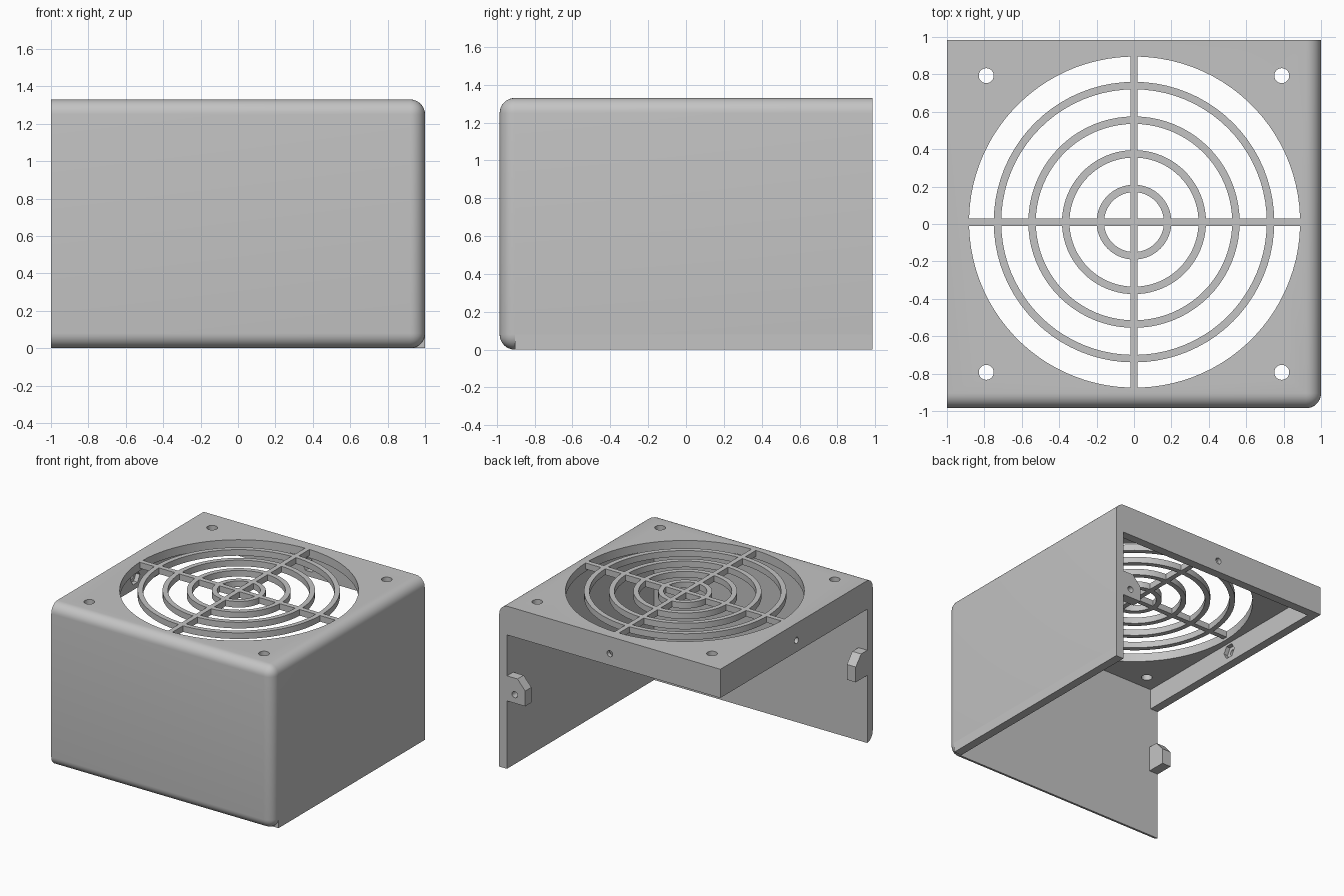
import bpy, bmesh, math
from mathutils import Matrix, Vector

if "Cube" in bpy.data.objects:
    bpy.data.objects.remove(bpy.data.objects["Cube"])

grey = bpy.data.materials.new("plain_grey")
grey.use_nodes = True
colour = (0.55, 0.55, 0.55, 1)
grey.diffuse_color = colour
grey.node_tree.nodes["Principled BSDF"].inputs["Base Color"].default_value = colour

X, Y, H = 1.0, 0.985, 1.33      # half width, half depth, height
T, R = 0.07, 0.08               # wall thickness, outer rounding
SKIRT_Z, HOLE_Z = 1.095, 1.19   # skirt bottom, height of the skirt holes
CY = 0.01                       # grille centre in y


def finish(bm, name):
    bmesh.ops.recalc_face_normals(bm, faces=bm.faces)
    mesh = bpy.data.meshes.new(name)
    bm.to_mesh(mesh)
    bm.free()
    mesh.materials.append(grey)
    obj = bpy.data.objects.new(name, mesh)
    bpy.context.collection.objects.link(obj)
    return obj


def box_bm(lo, hi):
    bm = bmesh.new()
    lo, hi = Vector(lo), Vector(hi)
    size = Matrix.Diagonal((*(hi - lo), 1))
    bmesh.ops.create_cube(bm, size=1, matrix=Matrix.Translation((lo + hi) / 2) @ size)
    return bm


def box(name, lo, hi):
    return finish(box_bm(lo, hi), name)


def cylinder(name, loc, axis, r, depth, segs=32, stretch=0):
    """Cylinder along an axis; stretch pulls it into a slot along x."""
    bm = bmesh.new()
    bmesh.ops.create_cone(bm, cap_ends=True, segments=segs, radius1=r, radius2=r,
                          depth=depth, matrix=Matrix.Rotation(math.pi / segs, 4, 'Z'))
    turn = Vector(axis).to_track_quat('Z', 'Y').to_matrix().to_4x4()
    bm.transform(Matrix.Translation(loc) @ turn)
    if stretch:
        for v in bm.verts:
            v.co.x += math.copysign(stretch, v.co.x - loc[0])
    return finish(bm, name)


def cut(target, *cutters):
    bpy.context.view_layer.objects.active = target
    for c in cutters:
        mod = target.modifiers.new("cut", 'BOOLEAN')
        mod.operation, mod.solver, mod.object = 'DIFFERENCE', 'EXACT', c
        bpy.ops.object.modifier_apply(modifier=mod.name)
        bpy.data.objects.remove(c)


def smooth(obj):
    bpy.ops.object.select_all(action='DESELECT')
    obj.select_set(True)
    bpy.context.view_layer.objects.active = obj
    bpy.ops.object.shade_smooth_by_angle(angle=math.radians(30))


# Cover block, rounded towards the front and the left
bm = box_bm((-X, -Y, 0), (X, Y, H))


def rounded(e):
    mid = (e.verts[0].co + e.verts[1].co) / 2
    front, left = mid.y < -Y + 0.01, mid.x > X - 0.01
    flat = abs(mid.z - H / 2) > 0.1
    return (front and left) or ((front or left) and flat)


bmesh.ops.bevel(bm, geom=[e for e in bm.edges if rounded(e)], offset=R,
                segments=8, profile=0.5, affect='EDGES')
cover = finish(bm, "cover")

# Hollow it, and open the back and right sides below the skirt
cut(cover,
    box("cavity", (-X + T, -Y + T, -1), (X - T, Y - T, H - T)),
    box("opening", (-2, -Y + T, -1), (X - T, 2, SKIRT_Z)))

# Fan opening and the four screw holes
cut(cover, cylinder("fan_opening", (0.003, CY, H), (0, 0, 1), 0.885, 0.4, 96))
for sx in (-1, 1):
    for sy in (-1, 1):
        cut(cover, cylinder("screw_hole", (sx * 0.79, sy * 0.793, H), (0, 0, 1), 0.04, 0.4))

# Skirt slots, and centre holes with hexagonal nut pockets inside
for sx in (-1, 1):
    cut(cover, cylinder("slot", (sx * 0.81, Y, HOLE_Z), (0, 1, 0), 0.045, 0.3, 32, 0.06))
for axis, reach in (((0, 1, 0), Y), ((-1, 0, 0), X)):
    outer = Vector(axis) * reach + Vector((0, 0, HOLE_Z))
    cut(cover,
        cylinder("bolt_hole", outer, axis, 0.025, 0.3, 24),
        cylinder("nut_pocket", outer - Vector(axis) * T, axis, 0.06, 0.07, 6))
smooth(cover)

# Square lower edge of the left wall, behind the rounded corner
box("left_wall_foot", (X - T, -Y + R, 0), (X, Y, R))


# Grille rings and crossed spokes
def ring(name, r_out, width, depth, segs=80):
    bm = bmesh.new()
    loops = []
    for r, z in ((r_out, H), (r_out, H - depth), (r_out - width, H - depth), (r_out - width, H)):
        loops.append([bm.verts.new((r * math.cos(a), CY + r * math.sin(a), z))
                      for a in (math.tau * i / segs for i in range(segs))])
    for k in range(4):
        a, b = loops[k], loops[(k + 1) % 4]
        for i in range(segs):
            j = (i + 1) % segs
            bm.faces.new((a[i], a[j], b[j], b[i]))
    obj = finish(bm, name)
    smooth(obj)


BAR, DEPTH = 0.04, 0.05
for i, r in enumerate((0.2, 0.385, 0.565, 0.75)):
    ring(f"grille_ring_{i + 1}", r, BAR, DEPTH)
b = BAR / 2
box("grille_spoke_across", (-0.89, CY - b, H - DEPTH), (0.89, CY + b, H))
box("grille_spoke_along", (-b, CY - 0.89, H - DEPTH), (b, CY + 0.89, H))


# Fixing tabs at the free ends of both walls; place maps (sideways, inset, z)
def tab(name, place, axis):
    outline = ((0.94, 0.555), (0.765, 0.555), (0.765, 0.68), (0.835, 0.76), (0.94, 0.76))
    bm = bmesh.new()
    ends = [[bm.verts.new(place(u, d, z)) for u, z in outline] for d in (0, 0.08)]
    for end in ends:
        bm.faces.new(end)
    for i in range(len(outline)):
        j = (i + 1) % len(outline)
        bm.faces.new((ends[0][i], ends[0][j], ends[1][j], ends[1][i]))
    obj = finish(bm, name)
    cut(obj,
        cylinder("tab_hole", place(0.86, 0, 0.625), axis, 0.025, 0.3, 24),
        cylinder("tab_nut_pocket", place(0.86, 0.08, 0.625), axis, 0.055, 0.08, 6))
    smooth(obj)


tab("left_wall_tab", lambda u, d, z: (u, Y - d, z), (0, 1, 0))
tab("front_wall_tab", lambda u, d, z: (-X + d, -u, z), (-1, 0, 0))
